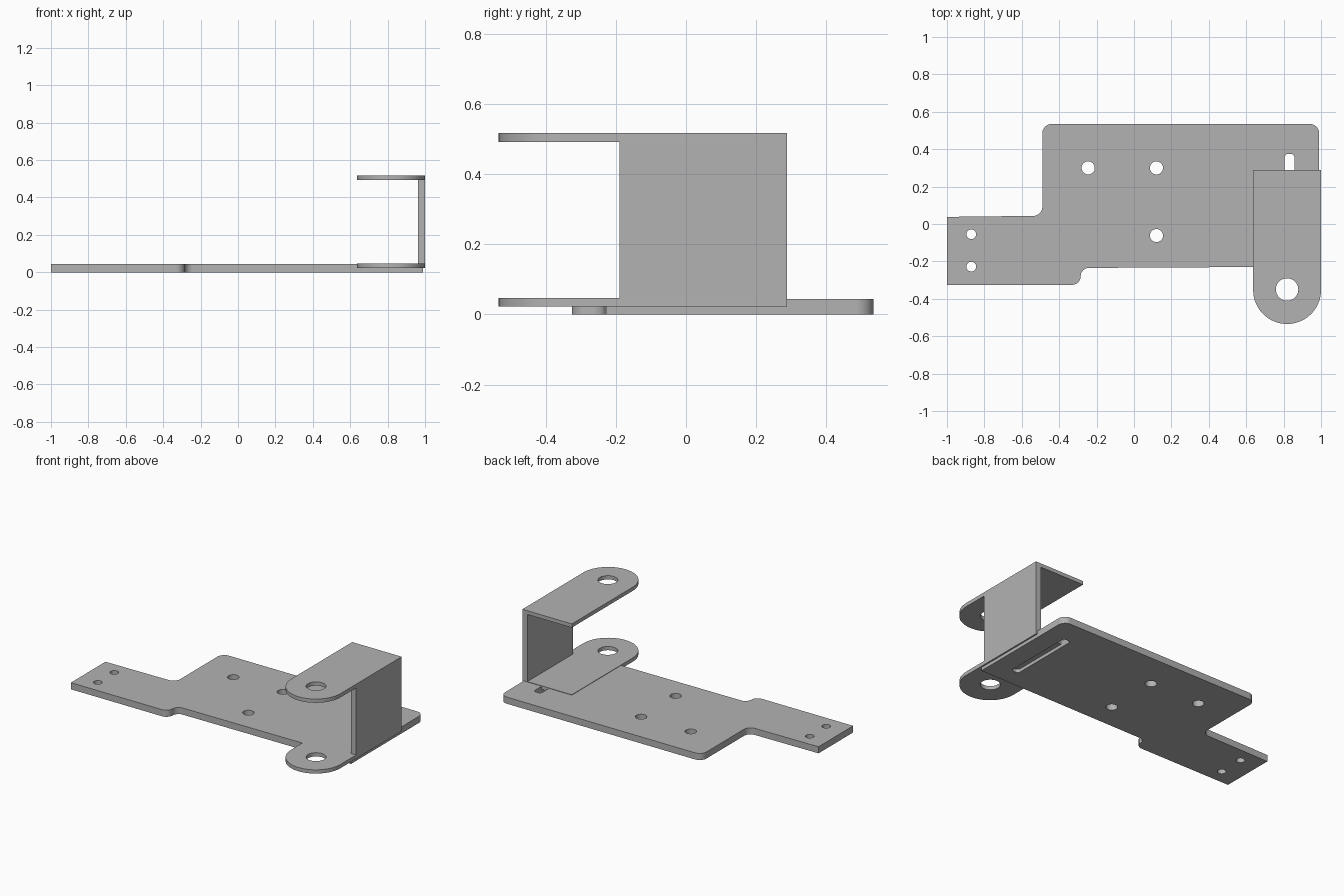
import bpy
import bmesh
from math import cos, sin, pi
from mathutils import Vector

cube = bpy.data.objects.get("Cube")
if cube:
    bpy.data.objects.remove(cube, do_unlink=True)

GREY = (0.45, 0.45, 0.45, 1)
steel = bpy.data.materials.new("plain_grey")
steel.use_nodes = True
steel.diffuse_color = GREY
steel.node_tree.nodes["Principled BSDF"].inputs["Base Color"].default_value = GREY


def circle(x, y, r, n=32):
    return [(x + r * cos(2 * pi * i / n), y + r * sin(2 * pi * i / n)) for i in range(n)]


def rounded(corners, steps=8):
    """Outline from (x, y, radius) corners, each replaced by a tangent arc."""
    points = []
    for i, (x, y, r) in enumerate(corners):
        p = Vector((x, y))
        if r == 0:
            points.append(p)
            continue
        a = (Vector(corners[i - 1][:2]) - p).normalized()
        b = (Vector(corners[(i + 1) % len(corners)][:2]) - p).normalized()
        half = a.angle(b) / 2
        centre = p + (a + b).normalized() * (r / sin(half))
        reach = r / sin(half) * cos(half)
        start, end = p + a * reach - centre, p + b * reach - centre
        for k in range(steps + 1):
            points.append(centre + start.lerp(end, k / steps).normalized() * r)
    return points


def sheet(name, loops, z0, z1):
    """Flat part with holes: the first loop is the outline, the rest are cut out."""
    bm = bmesh.new()
    for loop in loops:
        verts = [bm.verts.new((p[0], p[1], z0)) for p in loop]
        for i, v in enumerate(verts):
            bm.edges.new((verts[i - 1], v))
    bmesh.ops.triangle_fill(bm, use_beauty=True, use_dissolve=False, edges=bm.edges[:])
    solid = bmesh.ops.extrude_face_region(bm, geom=bm.faces[:], use_keep_orig=True)
    top = [g for g in solid["geom"] if isinstance(g, bmesh.types.BMVert)]
    bmesh.ops.translate(bm, verts=top, vec=(0, 0, z1 - z0))
    bmesh.ops.recalc_face_normals(bm, faces=bm.faces[:])
    mesh = bpy.data.meshes.new(name)
    bm.to_mesh(mesh)
    bm.free()
    mesh.materials.append(steel)
    obj = bpy.data.objects.new(name, mesh)
    bpy.context.collection.objects.link(obj)
    bpy.ops.object.select_all(action="DESELECT")
    obj.select_set(True)
    bpy.context.view_layer.objects.active = obj
    bpy.ops.object.shade_smooth_by_angle(angle=pi / 6)
    return obj


# Base plate with stepped outline, screw holes and a long slot
plate = rounded([
    (-1, -0.325, 0), (-0.285, -0.325, 0.045), (-0.285, -0.235, 0.044),
    (0.99, -0.228, 0), (0.99, 0.535, 0.05), (-0.49, 0.535, 0.05),
    (-0.49, 0.044, 0.048), (-1, 0.038, 0),
])
slot = rounded([(0.805, -0.11, 0.02), (0.858, -0.11, 0.02),
                (0.858, 0.375, 0.02), (0.805, 0.375, 0.02)])
holes = [circle(-0.87, y, 0.026) for y in (-0.055, -0.228)]
holes += [circle(x, y, 0.035) for x, y in ((-0.245, 0.3), (0.12, 0.3), (0.12, -0.062))]
sheet("base_plate", [plate, slot] + holes, 0, 0.044)

# Bracket arms: round-nosed tongues with a pivot hole
LEFT, RIGHT, BACK, NOSE_Y = 0.637, 1.0, 0.288, -0.353
mid, radius = (LEFT + RIGHT) / 2, (RIGHT - LEFT) / 2
nose = [(mid - radius * cos(pi * i / 32), NOSE_Y - radius * sin(pi * i / 32)) for i in range(33)]
arm = nose + [(RIGHT, BACK), (LEFT, BACK)]
for name, z in (("lower_arm", 0.022), ("upper_arm", 0.492)):
    sheet(name, [arm, circle(mid, -0.35, 0.06)], z, z + 0.025)

# Upright wall joining the arms
wall = [(0.963, -0.19), (RIGHT, -0.19), (RIGHT, BACK), (0.963, BACK)]
sheet("bracket_wall", [wall], 0.022, 0.517)
